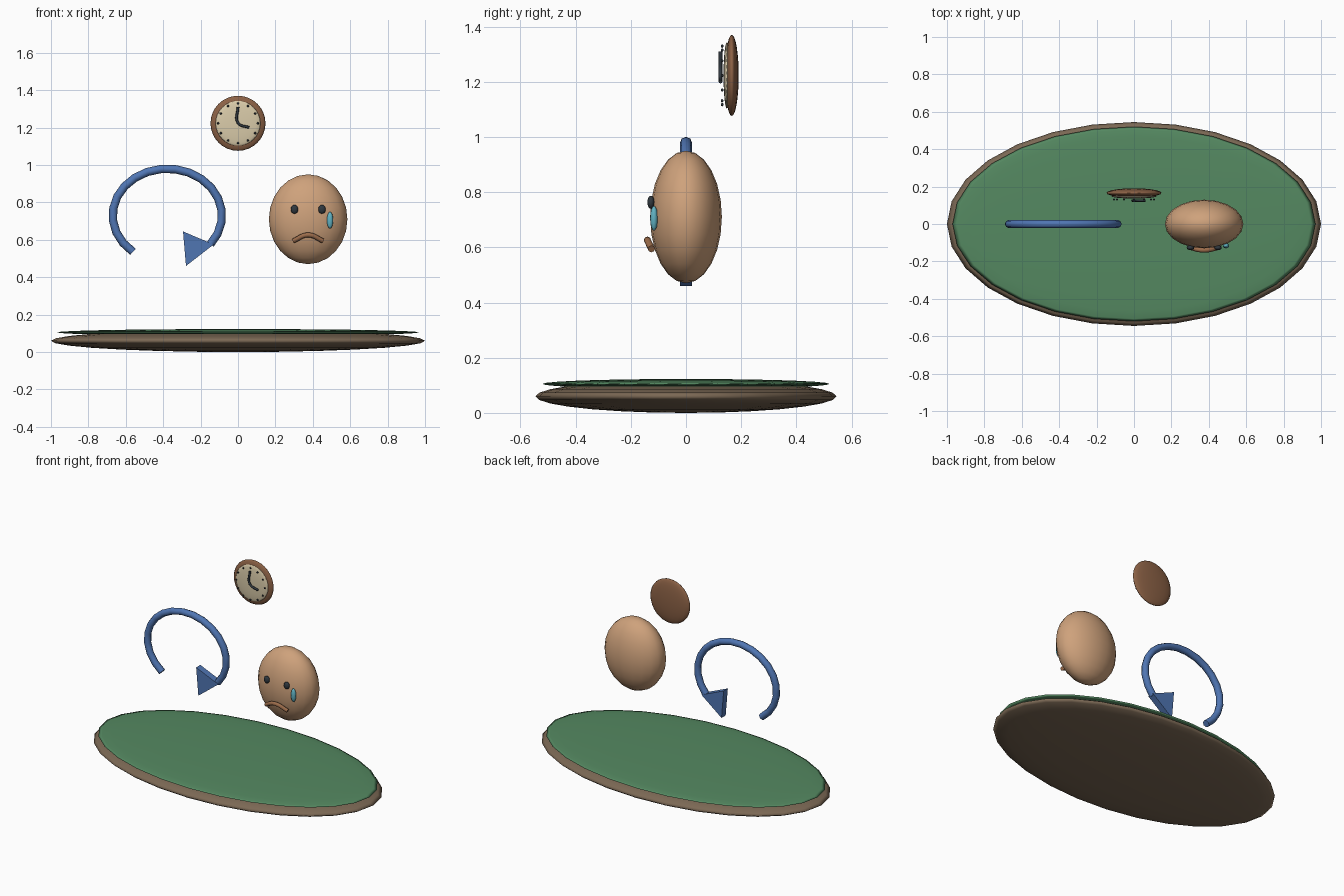
import bpy, math
from mathutils import Vector

if "Cube" in bpy.data.objects:
    bpy.data.objects.remove(bpy.data.objects["Cube"])


def mat(name, r, g, b):
    m = bpy.data.materials.new(name)
    m.diffuse_color = (r, g, b, 1)
    m.use_nodes = True
    m.node_tree.nodes["Principled BSDF"].inputs["Base Color"].default_value = m.diffuse_color
    return m


BROWN = mat("earth", 0.20, 0.14, 0.09)
GREEN = mat("grass", 0.09, 0.25, 0.12)
SKIN = mat("skin", 0.62, 0.36, 0.20)
WOOD = mat("wood", 0.26, 0.12, 0.06)
LIP = mat("lip", 0.33, 0.15, 0.07)
CREAM = mat("cream", 0.70, 0.60, 0.40)
DARK = mat("dark", 0.03, 0.04, 0.05)
BLUE = mat("blue", 0.08, 0.18, 0.45)
TEAR = mat("tear", 0.12, 0.45, 0.55)


def ellipsoid(name, loc, radii, m, seg=16, rings=8):
    bpy.ops.mesh.primitive_uv_sphere_add(segments=seg, ring_count=rings, radius=1, location=loc)
    o = bpy.context.object
    o.name, o.scale = name, radii
    bpy.ops.object.transform_apply(location=False, rotation=False)
    bpy.ops.object.shade_smooth()
    o.data.materials.append(m)
    return o


def tube(name, pts, r, m, smooth=True):
    c = bpy.data.curves.new(name, 'CURVE')
    c.dimensions = '3D'
    c.bevel_depth, c.bevel_resolution = r, 2
    c.use_fill_caps = True
    c.resolution_u = 6
    s = c.splines.new('BEZIER' if smooth else 'POLY')
    p = s.bezier_points if smooth else s.points
    p.add(len(pts) - 1)
    for q, v in zip(p, pts):
        if smooth:
            q.co = v
            q.handle_left_type = q.handle_right_type = 'AUTO'
        else:
            q.co = (*v, 1)
    o = bpy.data.objects.new(name, c)
    bpy.context.collection.objects.link(o)
    c.materials.append(m)
    return o


# oval ground plate
ellipsoid("base", (0, 0, 0.06), (1.0, 0.545, 0.06), BROWN, 28, 14)
ellipsoid("base_top", (0, 0, 0.105), (0.97, 0.52, 0.018), GREEN, 28, 14)

# sad face
ellipsoid("head", (0.375, 0, 0.71), (0.21, 0.13, 0.24), SKIN, 20, 12)
for side, x in (("left", 0.302), ("right", 0.449)):
    ellipsoid("eye_" + side, (x, -0.127, 0.763), (0.02, 0.013, 0.024), DARK, 12, 8)
ellipsoid("tear", (0.492, -0.116, 0.705), (0.017, 0.014, 0.045), TEAR, 12, 8)
tube("mouth", [(0.295, -0.125, 0.594), (0.375, -0.14, 0.626), (0.455, -0.125, 0.594)], 0.013, LIP)

# wall clock
CZ = 1.223
ellipsoid("clock_rim", (0, 0.166, CZ), (0.147, 0.025, 0.147), WOOD, 20, 16)
ellipsoid("clock_dial", (0, 0.148, CZ), (0.12, 0.012, 0.12), CREAM, 20, 16)
for i in range(12):
    a = i * math.pi / 6
    ellipsoid(f"hour_dot_{i}", (0.106 * math.sin(a), 0.131, CZ + 0.106 * math.cos(a)),
              (0.006, 0.005, 0.006), DARK, 8, 6)
tube("clock_hands", [(0, 0.125, 1.31), (0, 0.125, 1.225), (0.06, 0.125, 1.2)], 0.007, DARK)

# circling arrow
arc = []
for i in range(19):
    a = math.radians(231 - i * (231 + 38) / 18)
    arc.append((-0.378 + 0.292 * math.cos(a), 0, 0.73 + 0.25 * math.sin(a)))
tube("arrow_shaft", arc, 0.022, BLUE, False)

# flat triangular arrowhead
outline = [(-0.294, 0.645), (-0.278, 0.46), (-0.13, 0.575)]
verts = [(x, y, z) for y in (-0.022, 0.022) for x, z in outline]
me = bpy.data.meshes.new("arrow_head")
me.from_pydata(verts, [], [(0, 1, 2), (5, 4, 3), (0, 3, 4, 1), (1, 4, 5, 2), (2, 5, 3, 0)])
me.materials.append(BLUE)
bpy.context.collection.objects.link(bpy.data.objects.new("arrow_head", me))
